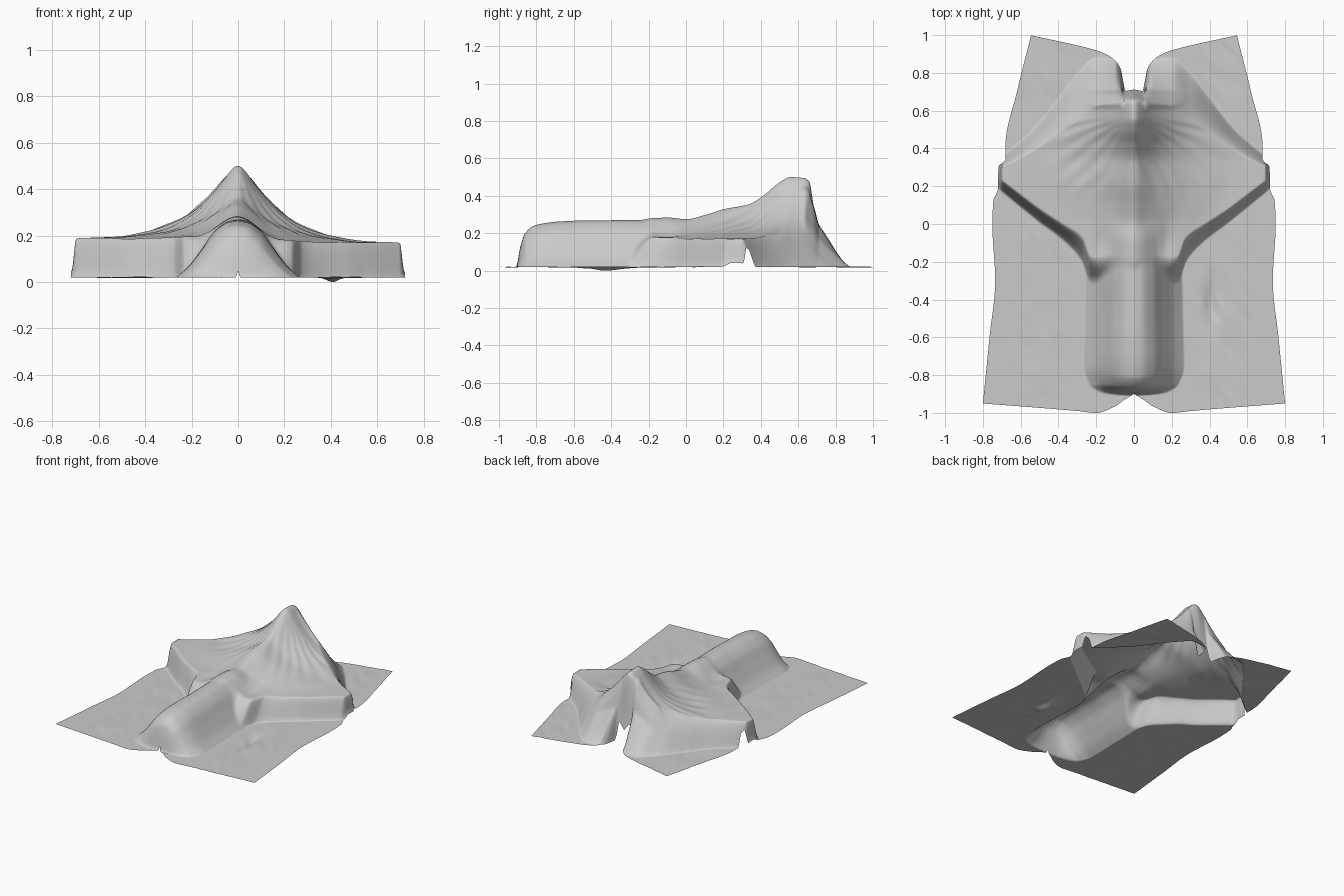
import bpy, bmesh, math
from mathutils import Vector, noise

if "Cube" in bpy.data.objects:
    bpy.data.objects.remove(bpy.data.objects["Cube"])


def curve(pts):
    """Smooth monotone interpolation through (t, value) points."""
    n = len(pts)
    d = [(pts[i + 1][1] - pts[i][1]) / (pts[i + 1][0] - pts[i][0]) for i in range(n - 1)]
    m = [d[0]] + [0 if a * b <= 0 else 2 * a * b / (a + b) for a, b in zip(d, d[1:])] + [d[-1]]

    def f(t):
        if t <= pts[0][0]:
            return pts[0][1]
        if t >= pts[-1][0]:
            return pts[-1][1]
        i = next(k for k in range(n - 1) if t <= pts[k + 1][0])
        h = pts[i + 1][0] - pts[i][0]
        s = (t - pts[i][0]) / h
        return ((1 + 2 * s) * (1 - s) ** 2 * pts[i][1] + s * (1 - s) ** 2 * h * m[i]
                + s * s * (3 - 2 * s) * pts[i + 1][1] + s * s * (s - 1) * h * m[i + 1])
    return f


def smooth(a, b, t):
    s = min(1, max(0, (t - a) / (b - a)))
    return s * s * (3 - 2 * s)


def smax(a, b, k=0.035):
    h = max(k - abs(a - b), 0) / k
    return max(a, b) + h * h * k / 4 * min(1, max(0, min(a, b)) / .03)


# Outline of the sheet
half_width = curve([(-.95, .8), (-.6, .765), (-.3, .735), (0, .75), (.12, .745), (.19, .72),
                    (.3, .718), (.345, .68), (.42, .68), (.7, .62), (1, .545)])
front_edge = curve([(0, -.9), (.05, -.93), (.1, -.965), (.2, -1), (.3, -.99), (.8, -.95)])
back_edge = curve([(0, .712), (.045, .705), (.058, .76), (.07, .82), (.1, .865),
                   (.15, .9), (.22, .925), (.55, 1)])

# Shape hidden under the sheet: spine height, body section, hanging lines
spine = curve([(-.905, .02), (-.885, .13), (-.86, .2), (-.8, .245), (-.68, .265), (0, .275),
               (.1, .3), (.2, .33), (.33, .35), (.42, .405), (.5, .472), (.56, .5),
               (.63, .495), (.68, .45), (.71, .35)])
body = curve([(0, 1), (.15, .97), (.38, .8), (.6, .48), (.8, .2), (1, 0)])
body_width = curve([(-.9, .17), (-.85, .235), (-.75, .265), (-.5, .26), (-.1, .25), (.7, .2)])
spread = curve([(-.4, .09), (0, .12), (.3, .18), (.6, .17)])
lead_floor = curve([(0, -.48), (.12, -.42), (.23, -.33), (.275, -.2), (.36, -.1), (.5, .01), (.72, .19)])
lead_run = curve([(0, .3), (.12, .26), (.25, .15), (.4, .085), (.72, .06)])
rear_floor = curve([(0, .73), (.05, .735), (.075, .83), (.1, .87), (.2, .885), (.3, .8),
                    (.4, .67), (.5, .54), (.6, .44), (.72, .34)])
rear_top = curve([(0, .66), (.1, .65), (.2, .62), (.3, .55), (.4, .48), (.5, .41), (.6, .35), (.72, .29)])


def height(x, y):
    a = abs(x)
    tip = .165 if x > 0 else .183
    # rounded body with the nose gathered to a curved front
    nose = y - .35 * a * a if y < -.7 else y
    fus = (spine(nose) - .02) * body(a / body_width(y)) * (1 - smooth(-.1, .35, y))
    # tent from the spine and fin out to the wing tips
    r = (math.sqrt(a * a + .0012) - .0346) / spread(y)
    tent = tip - .02 + (spine(y) - tip) * math.exp(-r)
    lf = lead_floor(a)
    tent *= smooth(lf - .005, lf + lead_run(a), y)
    s = min(1, max(0, (y - rear_top(a)) / (rear_floor(a) - rear_top(a))))
    tent *= (1 - s) ** 1.5 * (1 + 1.1 * s)
    tent *= 1 - .85 * smooth(.696, .717, a)
    z = smax(fus, tent)
    # folds radiating from the fin, tailplane ridge, fine creases
    k = min(1, z / .15)
    ang = math.atan2(y - .6, a + .02)
    dist = math.hypot(a, y - .6)
    z += (.002 * k * math.sin(ang * 30 + x * 3 + 3 * noise.noise(Vector((x * 4, y * 4, 9))))
          * smooth(.08, .25, dist) * (1 - smooth(.4, .6, dist)) * (1 - smooth(.5, .6, y)))
    z += .012 * k * math.exp(-((y - .635) / .02) ** 2) * (1 - smooth(.2, .28, a)) * smooth(.03, .07, a)
    z += .005 * k * noise.noise(Vector((x * 7, y * 5, 2)))
    z += .004 * smooth(.28, .4, a) * (1 - smooth(.55, .7, a)) * (1 - k) * noise.noise(Vector((x * 16 + y * 9, y * 7, 5)))
    # shallow hollow beside the body, slack pockets on the floor
    z -= .012 * math.exp(-((a - .17) / .04) ** 2 - ((y + .1) / .1) ** 2)
    z -= .018 * (1 - k) * math.exp(-((x - .41) / .035) ** 2 - ((y + .42) / .13) ** 2)
    return max(0, z + .02)


# Draped sheet
NX, NY = 300, 360
bm = bmesh.new()
rows = []
for j in range(NY + 1):
    v = j / NY
    w = half_width(-.95 + 1.95 * v)
    row = []
    for i in range(NX + 1):
        u = 2 * i / NX - 1
        y0, y1 = front_edge(abs(u) * .8), back_edge(abs(u) * .545)
        x, y = u * w, y0 + (y1 - y0) * v
        row.append(bm.verts.new((x, y, height(x, y))))
    rows.append(row)
for r0, r1 in zip(rows, rows[1:]):
    for i in range(NX):
        bm.faces.new((r0[i], r0[i + 1], r1[i + 1], r1[i]))
for f in bm.faces:
    f.smooth = True
mesh = bpy.data.meshes.new("draped_cover")
bm.to_mesh(mesh)
bm.free()
cover = bpy.data.objects.new("draped_cover", mesh)
bpy.context.collection.objects.link(cover)
